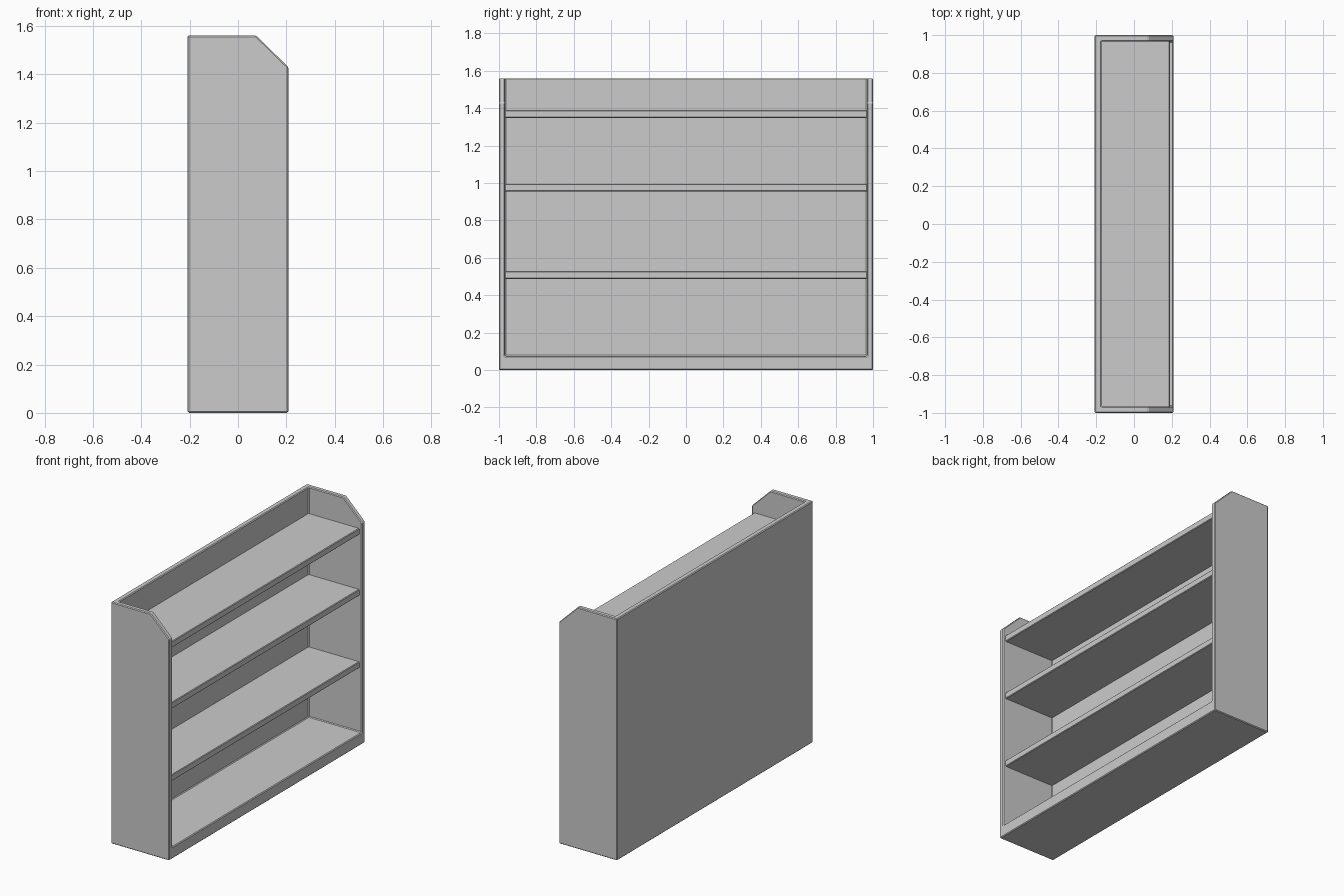
import bpy
import bmesh

if "Cube" in bpy.data.objects:
    bpy.data.objects.remove(bpy.data.objects["Cube"], do_unlink=True)

HALF_DEPTH, HALF_LENGTH, HEIGHT = 0.208, 1.0, 1.56
INNER_Y, INNER_BACK, FLOOR = 0.967, -0.172, 0.076

paint = bpy.data.materials.new("light_grey")
paint.use_nodes = True
grey = (0.6, 0.6, 0.6, 1)
paint.diffuse_color = grey
paint.node_tree.nodes["Principled BSDF"].inputs["Base Color"].default_value = grey


def extrude_profile(name, profile, half_length):
    """Extrude an x-z outline along y, centred on y = 0."""
    bm = bmesh.new()
    face = bm.faces.new([bm.verts.new((x, -half_length, z)) for x, z in profile])
    result = bmesh.ops.extrude_face_region(bm, geom=[face])
    moved = [v for v in result["geom"] if isinstance(v, bmesh.types.BMVert)]
    bmesh.ops.translate(bm, verts=moved, vec=(0, 2 * half_length, 0))
    bmesh.ops.recalc_face_normals(bm, faces=bm.faces)
    mesh = bpy.data.meshes.new(name)
    bm.to_mesh(mesh)
    bm.free()
    mesh.materials.append(paint)
    obj = bpy.data.objects.new(name, mesh)
    bpy.context.collection.objects.link(obj)
    return obj


def rectangle(x0, x1, z0, z1):
    return [(x0, z0), (x1, z0), (x1, z1), (x0, z1)]


def soften(obj, width):
    bevel = obj.modifiers.new("edge_bevel", "BEVEL")
    bevel.width = width
    bevel.segments = 1
    bevel.limit_method = "ANGLE"


# Case: back, floor and clipped-corner sides in one piece
case = extrude_profile("case", [
    (-HALF_DEPTH, 0), (HALF_DEPTH, 0), (HALF_DEPTH, 1.43),
    (0.075, HEIGHT), (-HALF_DEPTH, HEIGHT)], HALF_LENGTH)

# Hollow, open to the shelf side and the top
cutter = extrude_profile(
    "hollow_cutter", rectangle(INNER_BACK, 0.4, FLOOR, 1.8), INNER_Y)
cutter.hide_render = True
cutter.hide_viewport = True
cutter.display_type = "WIRE"
hollow = case.modifiers.new("hollow", "BOOLEAN")
hollow.operation = "DIFFERENCE"
hollow.solver = "EXACT"
hollow.object = cutter
soften(case, 0.005)

# Shelves, set slightly back from the open side
for label, bottom in (("lower", 0.488), ("middle", 0.955), ("upper", 1.349)):
    shelf = extrude_profile(
        label + "_shelf",
        rectangle(INNER_BACK - 0.008, 0.19, bottom, bottom + 0.041), INNER_Y + 0.003)
    soften(shelf, 0.004)
